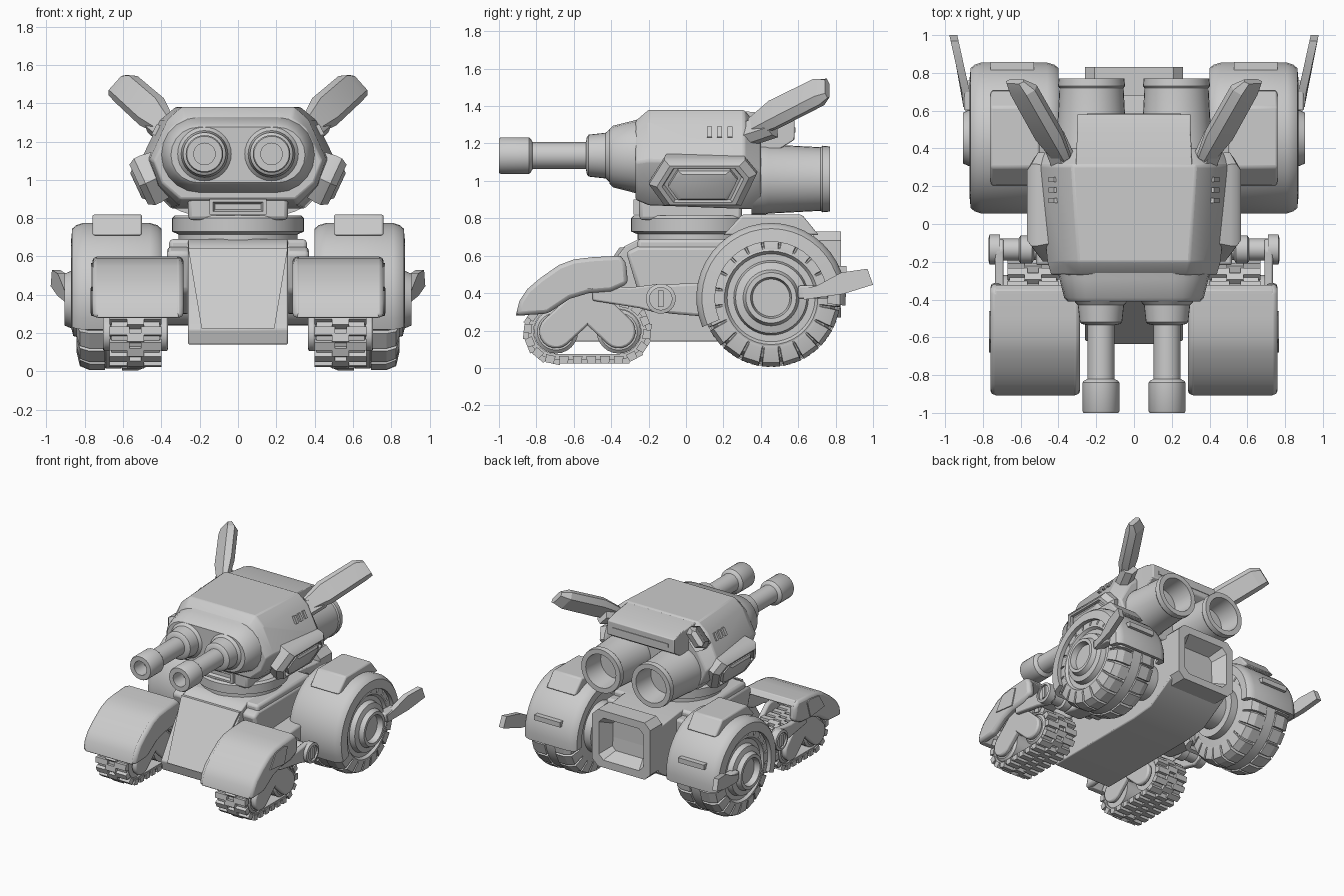
import bpy, bmesh, math
from mathutils import Vector
from math import sin, cos, pi, radians

if "Cube" in bpy.data.objects:
    bpy.data.objects.remove(bpy.data.objects["Cube"])


def finish(name, bm, mirror=False, bevel=0, angle=32):
    bmesh.ops.remove_doubles(bm, verts=bm.verts, dist=1e-5)
    bmesh.ops.recalc_face_normals(bm, faces=bm.faces)
    me = bpy.data.meshes.new(name)
    bm.to_mesh(me)
    bm.free()
    ob = bpy.data.objects.new(name, me)
    bpy.context.collection.objects.link(ob)
    bpy.ops.object.select_all(action='DESELECT')
    ob.select_set(True)
    bpy.context.view_layer.objects.active = ob
    bpy.ops.object.shade_smooth_by_angle(angle=radians(angle))
    if bevel:
        m = ob.modifiers.new("bevel", 'BEVEL')
        m.width, m.segments, m.limit_method = bevel, 2, 'ANGLE'
    if mirror:
        ob.modifiers.new("mirror", 'MIRROR')
    return ob


def add_loft(bm, rings, wrap=False, close=True, caps=True):
    vs = [[bm.verts.new(p) for p in r] for r in rings]
    n = len(vs[0])
    for i in range(len(vs) - (0 if wrap else 1)):
        a, b = vs[i], vs[(i + 1) % len(vs)]
        for j in range(n if close else n - 1):
            k = (j + 1) % n
            bm.faces.new((a[j], a[k], b[k], b[j]))
    if caps and not wrap:
        bm.faces.new(vs[0])
        bm.faces.new(vs[-1])


def loft(name, rings, wrap=False, **kw):
    bm = bmesh.new()
    add_loft(bm, rings, wrap)
    return finish(name, bm, **kw)


def prism(name, pts, x0, x1, **kw):
    """Side profile of (y, z) points extruded along x."""
    return loft(name, [[(x, y, z) for y, z in pts] for x in (x0, x1)], **kw)


def box(name, x, y, z, **kw):
    return prism(name, [(y[0], z[0]), (y[1], z[0]), (y[1], z[1]), (y[0], z[1])], *x, **kw)


def lathe(name, prof, c, axis, segs=32, arc=None, **kw):
    """Turn (radius, position) profile about an axis; arc gives a capped part turn."""
    a0, a1 = arc or (0, 360)
    rings = []
    for i in range(segs + (1 if arc else 0)):
        t = radians(a0 + (a1 - a0) * i / segs)
        ring = []
        for r, h in prof:
            u, v = r * cos(t), r * sin(t)
            ring.append({'X': (h, c[0] + u, c[1] + v), 'Y': (c[0] + u, h, c[1] + v),
                         'Z': (c[0] + u, c[1] + v, h)}[axis])
        rings.append(ring)
    bm = bmesh.new()
    add_loft(bm, rings, wrap=not arc, close=bool(arc), caps=bool(arc))
    return finish(name, bm, **kw)


def capsule(p, q, r, n=10):
    """Outline around two points, as (y, z) pairs."""
    a = math.atan2(q[1] - p[1], q[0] - p[0])
    out = []
    for c, s in ((q, a - pi / 2), (p, a + pi / 2)):
        out += [(c[0] + r * cos(s + pi * i / n), c[1] + r * sin(s + pi * i / n)) for i in range(n + 1)]
    return out


# ---- lower hull
prism("hull", [(-.6, .14), (-.62, .22), (-.33, .65), (-.25, .69), (.45, .69), (.71, .66),
               (.73, .3), (.5, .16), (.3, .14)], -.26, .26, bevel=.008)
prism("hull_side", [(-.26, .42), (-.32, .62), (-.26, .65), (.5, .65), (.5, .3), (-.1, .3)], .25, .37,
      mirror=True, bevel=.02)
box("hull_deck", (-.36, .36), (-.26, .42), (.6, .69), bevel=.02)
loft("front_plate", [[(-w, y - d, z), (w, y - d, z), (w, y + .05, z), (-w, y + .05, z)]
                     for w, y, z, d in ((.19, -.615, .225, .02), (.26, -.335, .645, .02))])
# open rear box with chamfered corners
def octagon(w, z0, z1, c, y):
    h = [(w, z0 + c), (w, z1 - c), (w - c, z1)]
    pts = [(w - c, z0)] + h
    return [(x, y, z) for x, z in pts] + [(-x, y, z) for x, z in reversed(pts)]
loft("rear_box", [octagon(.26, .27, .73, .05, .68), octagon(.26, .27, .73, .05, .83),
                  octagon(.2, .33, .67, .04, .83), octagon(.15, .38, .62, .03, .72)])
lathe("rear_axle", [(0, 0), (.14, 0), (.14, .4), (.2, .4), (.2, .47), (0, .47)], (.45, .38), 'X', mirror=True)

# ---- turret ring and neck
lathe("turret_ring", [(0, .66), (.31, .66), (.31, .715), (.345, .73), (.345, .8), (.33, .815), (0, .815)],
      (0, .05), 'Z', 40)
box("turret_neck", (-.26, .26), (-.25, .3), (.79, .97), bevel=.02)
loft("neck_vent", [[(-w, y, z0), (w, y, z0), (w, y, z1), (-w, y, z1)] for w, y, z0, z1 in
                   ((.15, -.24, .82, .9), (.15, -.28, .82, .9), (.13, -.28, .835, .885), (.12, -.255, .845, .875))])

# ---- turret body
def shell(y, w, z0, z1):
    half = [(.68, 0), (.9, .2), (1, .47), (.8, .87), (.64, 1)]
    pts = [(w * a, y, z0 + (z1 - z0) * b) for a, b in half]
    return pts + [(-x, yy, z) for x, yy, z in reversed(pts)]
loft("turret_body", [shell(-.27, .44, .9, 1.32), shell(-.2, .46, .87, 1.38), shell(.31, .51, .85, 1.38),
                     shell(.4, .46, .85, 1.27)], bevel=.01)
def stadium(y, w, z0, z1):
    r = (z1 - z0) / 2
    return [(x, y, z) for x, z in capsule((-w + r, z0 + r), (w - r, z0 + r), r)]
loft("turret_nose", [stadium(-.22, .41, .92, 1.34), stadium(-.29, .395, .94, 1.32), stadium(-.39, .37, .965, 1.295),
                     stadium(-.41, .35, .985, 1.275)])
loft("rear_hood", [[(-w, y, z0), (w, y, z0), (w, y, z1), (-w, y, z1)] for w, y, z0, z1 in
                   ((.31, .28, 1.1, 1.375), (.3, .5, 1.17, 1.355), (.3, .58, 1.22, 1.33))], bevel=.006)
box("hood_slot_bar", (-.25, .25), (.55, .585), (1.26, 1.285))
for i in range(3):
    y = .125 + .055 * i
    loft("side_vent", [[(x, y + dy, z) for x, z in ((.452, 1.235), (.424, 1.29), (.39, 1.28), (.42, 1.23))]
                       for dy in (-.013, .013)], mirror=True)

# ---- side pods, tilted to face outward and down
def pod_ring(s, d):
    hexa = [(-.28, -.01), (-.2, .13), (.22, .13), (.28, .05), (.2, -.13), (-.2, -.13)]
    t = radians(25)
    return [(.455 + d * cos(t) + s * v * sin(t), .09 + s * u, 1.005 - d * sin(t) + s * v * cos(t)) for u, v in hexa]
loft("side_pod", [pod_ring(.95, -.08), pod_ring(1.03, 0), pod_ring(1.03, .035), pod_ring(.88, .07),
                  pod_ring(.78, .07), pod_ring(.74, .04)], mirror=True)
loft("pod_core", [pod_ring(.66, .0), pod_ring(.66, .07), pod_ring(.55, .085)], mirror=True)

# ---- ears: flat blades that stay wide to a blunt tip
d, w = Vector((.23, .42, .22)).normalized(), Vector((.62, 0, -.72))
w = (w - d * w.dot(d)).normalized()
n = d.cross(w)
def ear_ring(c, a, b):
    c = Vector(c)
    return [c + w * a * i + n * b * j for i, j in ((1, 0), (.7, 1), (-.7, 1), (-1, 0), (-.7, -1), (.7, -1))]
loft("ear", [ear_ring((.38, .35, 1.285), .06, .03), ear_ring((.45, .47, 1.355), .095, .045),
             ear_ring((.585, .71, 1.475), .09, .045), ear_ring((.63, .755, 1.495), .07, .02)], mirror=True, angle=20)
loft("ear_mount", [ear_ring((.37, .32, 1.25), .07, .05), ear_ring((.43, .46, 1.29), .06, .05)], mirror=True, angle=20)

# ---- guns and turret exhausts
lathe("gun", [(0, -.36), (.14, -.36), (.14, -.41), (.122, -.43), (.112, -.52), (.1, -.53), (.072, -.535), (.072, -.82),
              (.09, -.83), (.098, -.84), (.098, -.99), (.092, -1), (.056, -1), (.056, -.88), (0, -.88)],
      (.175, 1.135), 'Y', mirror=True)
lathe("turret_exhaust", [(0, .35), (.19, .35), (.19, .42), (.185, .44), (.17, .72), (.178, .73), (.174, .77),
                         (.135, .77), (.12, .6), (0, .6)], (.225, 1.01), 'Y', mirror=True)

# ---- rear wheels
RC = (.455, .375)
lathe("rear_wheel", [(0, .46), (.25, .46), (.32, .48), (.345, .53), (.345, .6), (.36, .61), (.36, .69), (.345, .7),
                     (.345, .78), (.32, .82), (.25, .84), (.235, .82), (.2, .82), (.19, .86), (.15, .87), (.135, .905),
                     (.11, .905), (.1, .86), (0, .86)], RC, 'X', 40, mirror=True)
bm = bmesh.new()
for k in range(20):                       # broad tyre lugs, two staggered rows
    for side in (1, -1):
        rings = []
        for r0, r1, x in ((.335, .371, .045), (.33, .371, .125), (.3, .35, .175), (.26, .275, .193)):
            a = 2 * pi * (k + (.5 if side < 0 else 0)) / 20
            rings.append([(.65 + side * x, RC[0] + r * cos(a + s), RC[1] + r * sin(a + s))
                          for r, s in ((r0, -.145), (r1, -.13), (r1, .13), (r0, .145))])
        add_loft(bm, rings)
finish("tyre_lugs", bm, mirror=True, angle=20)
lathe("rear_fender", [(.31, .4), (.37, .4), (.388, .42), (.4, .46), (.4, .81), (.388, .845), (.37, .865), (.3, .872),
                      (.3, .84), (.372, .82), (.372, .45), (.31, .43)], RC, 'X', 24, (-6, 203), mirror=True)
prism("fender_cap", [(.2, .71), (.3, .82), (.62, .82), (.71, .71)], .5, .76, mirror=True, bevel=.012)
for a, b in ((.52, .545), (.505, .53)):
    box("fender_slot", (.53, .76), (.81, .857), (a, b), mirror=True)
# fins
fin = [(.62, .42), (.7, .44), (.83, .51), (.97, .53), (1.0, .445), (.84, .395), (.63, .365)]
loft("fin", [[(.885 + o + max(0, y - .67) * .22, y, z) for y, z in fin] for o in (-.022, .02)], mirror=True)
box("fin_mount", (.83, .9), (.6, .76), (.37, .44), mirror=True, bevel=.01)

# ---- front track units
A, B = (-.695, .195), (-.36, .195)
L, R = A[0] - B[0], .15
def belt_path(r):
    pts = []
    for c, s in ((B, -pi / 2), (A, pi / 2)):
        pts += [(c[0] + r * cos(s + pi * i / 12), c[1] + r * sin(s + pi * i / 12)) for i in range(13)]
    return pts
loft("track_belt", [[(.41, *p), (.66, *p), (.66, *q), (.41, *q)] for p, q in zip(belt_path(R), belt_path(.12))],
     wrap=True, mirror=True)
bm = bmesh.new()
straight, turn, count = -L, pi * R, 22
for k in range(count):                    # track pads
    s = k / count * 2 * (straight + turn)
    c, sg = B, 1
    if s >= straight + turn:
        s, c, sg = s - straight - turn, A, -1
    if s < turn:
        nv = sg * Vector((cos(s / R - pi / 2), sin(s / R - pi / 2)))
        p = Vector(c) + R * nv
    else:
        p, nv = Vector(c) + sg * Vector((turn - s, R)), sg * Vector((0, 1))
    t = Vector((-nv.y, nv.x))
    for x0, x1, sh in ((.4, .505, 0), (.565, .67, 0), (.49, .58, .035)):
        o = p + t * sh
        q = [o + t * u + nv * v for u, v in ((-.026, -.02), (.026, -.02), (.022, .022), (-.022, .022))]
        add_loft(bm, [[(x, *v) for v in q] for x in (x0, x1)])
finish("track_pads", bm, mirror=True)
for c in (A, B):
    lathe("track_wheel", [(0, .42), (.118, .42), (.118, .65), (.1, .665), (0, .665)], c, 'X', 24, mirror=True)
    for x0, x1 in ((.365, .405), (.66, .705)):
        prism("bogie_arm", capsule(c, (-.525, .35), .09), x0, x1, mirror=True, bevel=.012)

# hood over each track
top = [(-.91, .28), (-.89, .36), (-.85, .42), (-.78, .48), (-.68, .55), (-.6, .58), (-.5, .592), (-.35, .6), (-.32, .56)]
under = [(-.34, .55), (-.5, .55), (-.6, .535), (-.68, .5), (-.77, .43), (-.83, .37), (-.86, .28)]
prism("track_hood", top + under, .31, .735, mirror=True, bevel=.006)
side = top + [(-.31, .45), (-.4, .41), (-.52, .4), (-.62, .37), (-.74, .29)]
prism("hood_side", side, .7, .76, mirror=True, bevel=.022)
prism("hood_inner_side", side, .285, .335, mirror=True, bevel=.022)
prism("hood_panel", [(-.68, .44), (-.61, .55), (-.5, .565), (-.46, .55), (-.5, .42)], .74, .768, mirror=True)

# suspension pivot and links
prism("link_arm", [(-.5, .44), (-.3, .43), (-.14, .45), (-.08, .42), (-.08, .32), (-.14, .29), (-.25, .32), (-.5, .36)],
      .69, .735, mirror=True, bevel=.01)
prism("hull_link", [(-.22, .44), (.15, .46), (.15, .27), (-.08, .29), (-.2, .31)], .36, .52, mirror=True, bevel=.015)
lathe("pivot", [(0, .3), (.055, .3), (.055, .53), (.075, .54), (.075, .6), (.058, .61), (.058, .71), (.08, .71),
                (.08, .765), (.06, .77), (.06, .755), (0, .755)], (-.135, .37), 'X', 24, mirror=True)
box("pivot_slot_bar", (.74, .768), (-.15, -.12), (.325, .415), mirror=True)
